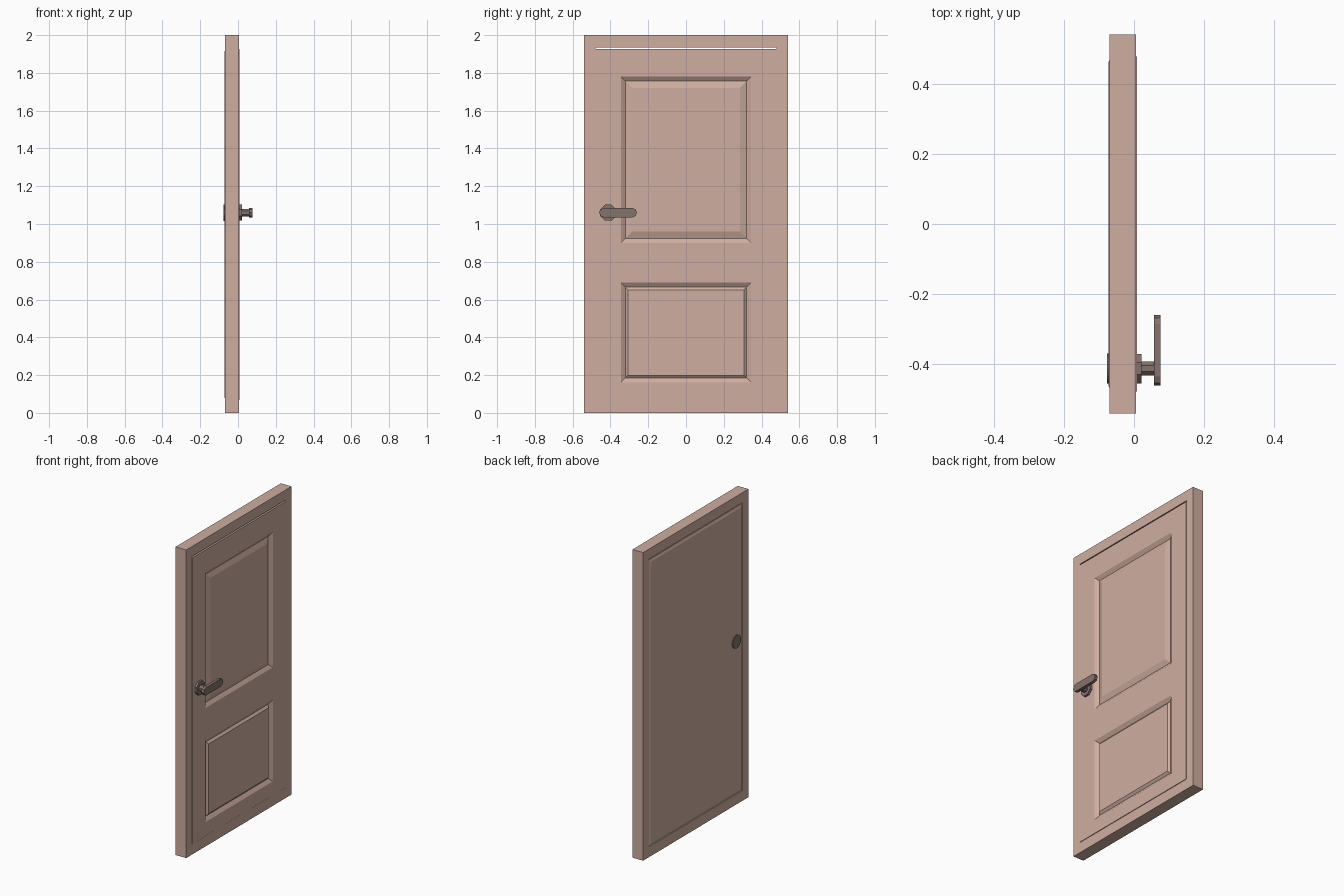
import bpy, bmesh, math
from mathutils import Matrix

if "Cube" in bpy.data.objects:
    bpy.data.objects.remove(bpy.data.objects["Cube"])

def material(name, color):
    m = bpy.data.materials.new(name)
    m.diffuse_color = (*color, 1)
    m.use_nodes = True
    m.node_tree.nodes["Principled BSDF"].inputs["Base Color"].default_value = m.diffuse_color
    return m

WOOD = material("painted_wood", (0.62, 0.42, 0.35))
METAL = material("dark_metal", (0.23, 0.17, 0.15))

def finish(bm, name, mat):
    bmesh.ops.recalc_face_normals(bm, faces=bm.faces[:])
    me = bpy.data.meshes.new(name)
    bm.to_mesh(me)
    bm.free()
    ob = bpy.data.objects.new(name, me)
    bpy.context.collection.objects.link(ob)
    me.materials.append(mat)
    return ob

def rect(bm, x, y, z0, z1):
    return [bm.verts.new((x, a, b)) for a, b in ((-y, z0), (y, z0), (y, z1), (-y, z1))]

def bridge(bm, a, b):
    n = len(a)
    for i in range(n):
        bm.faces.new((a[i], a[(i + 1) % n], b[(i + 1) % n], b[i]))

def prism(name, outline, x0, x1, mat):
    """Extrude a (y, z) outline along x."""
    bm = bmesh.new()
    a = [bm.verts.new((x0, y, z)) for y, z in outline]
    b = [bm.verts.new((x1, y, z)) for y, z in outline]
    bridge(bm, a, b)
    bm.faces.new(a)
    bm.faces.new(b)
    return finish(bm, name, mat)

def ring(cy, cz, r, n, start=0.0):
    return [(cy + r * math.cos(start + 2 * math.pi * i / n),
             cz + r * math.sin(start + 2 * math.pi * i / n)) for i in range(n)]

# Surrounding frame: rectangular ring
bm = bmesh.new()
loops = [rect(bm, -0.07, 0.54, 0, 2), rect(bm, 0.006, 0.54, 0, 2),
         rect(bm, 0.006, 0.48, 0.067, 1.934), rect(bm, -0.07, 0.48, 0.067, 1.934)]
for i in range(4):
    bridge(bm, loops[i], loops[(i + 1) % 4])
finish(bm, "door_frame", WOOD)

# Door leaf: front face is a grid of rails and stiles, two cells become panels
bm = bmesh.new()
ys = (-0.478, -0.345, 0.345, 0.478)
zs = (0.069, 0.16, 0.69, 0.90, 1.78, 1.926)
grid = [[bm.verts.new((0.008, y, z)) for y in ys] for z in zs]
cells = {}
for j in range(5):
    for i in range(3):
        cells[i, j] = bm.faces.new((grid[j][i], grid[j][i + 1], grid[j + 1][i + 1], grid[j + 1][i]))
rim = (grid[0] + [row[-1] for row in grid[1:]]
       + grid[-1][-2::-1] + [row[0] for row in grid[-2:0:-1]])
back = [bm.verts.new((-0.066, v.co.y, v.co.z)) for v in rim]
bridge(bm, rim, back)
back_face = bm.faces.new(back)
bmesh.ops.recalc_face_normals(bm, faces=bm.faces[:])

def inset(face, width, depth):
    bmesh.ops.inset_individual(bm, faces=[face], thickness=width, depth=depth, use_even_offset=True)

# Sloped moulding, groove and raised field of each panel
for key, slope in (((1, 3), 0.035), ((1, 1), 0.015)):
    inset(cells[key], 0.024, -0.016)
    inset(cells[key], slope, 0.012)
# Bevelled edge of the plain back
inset(back_face, 0.015, 0.006)
finish(bm, "door_leaf", WOOD)

# Handle: rosettes, stem and flat lever
CY, CZ = -0.412, 1.06
octagon = ring(CY, CZ, 0.0455, 8, math.pi / 8)
prism("front_rosette", octagon, 0.0, 0.022, METAL)
prism("back_rosette", ring(CY, CZ, 0.043, 24), -0.077, -0.065, METAL)
prism("handle_stem", ring(CY, CZ, 0.022, 8, math.pi / 8), 0.018, 0.060, METAL)

lever = []
for cy, start in ((-0.285, -math.pi / 2), (-0.435, math.pi / 2)):
    for k in range(5):
        a = start + math.pi * k / 4
        lever.append((cy + 0.025 * math.cos(a), CZ + 0.025 * math.sin(a)))
prism("handle_lever", lever, 0.057, 0.076, METAL)
